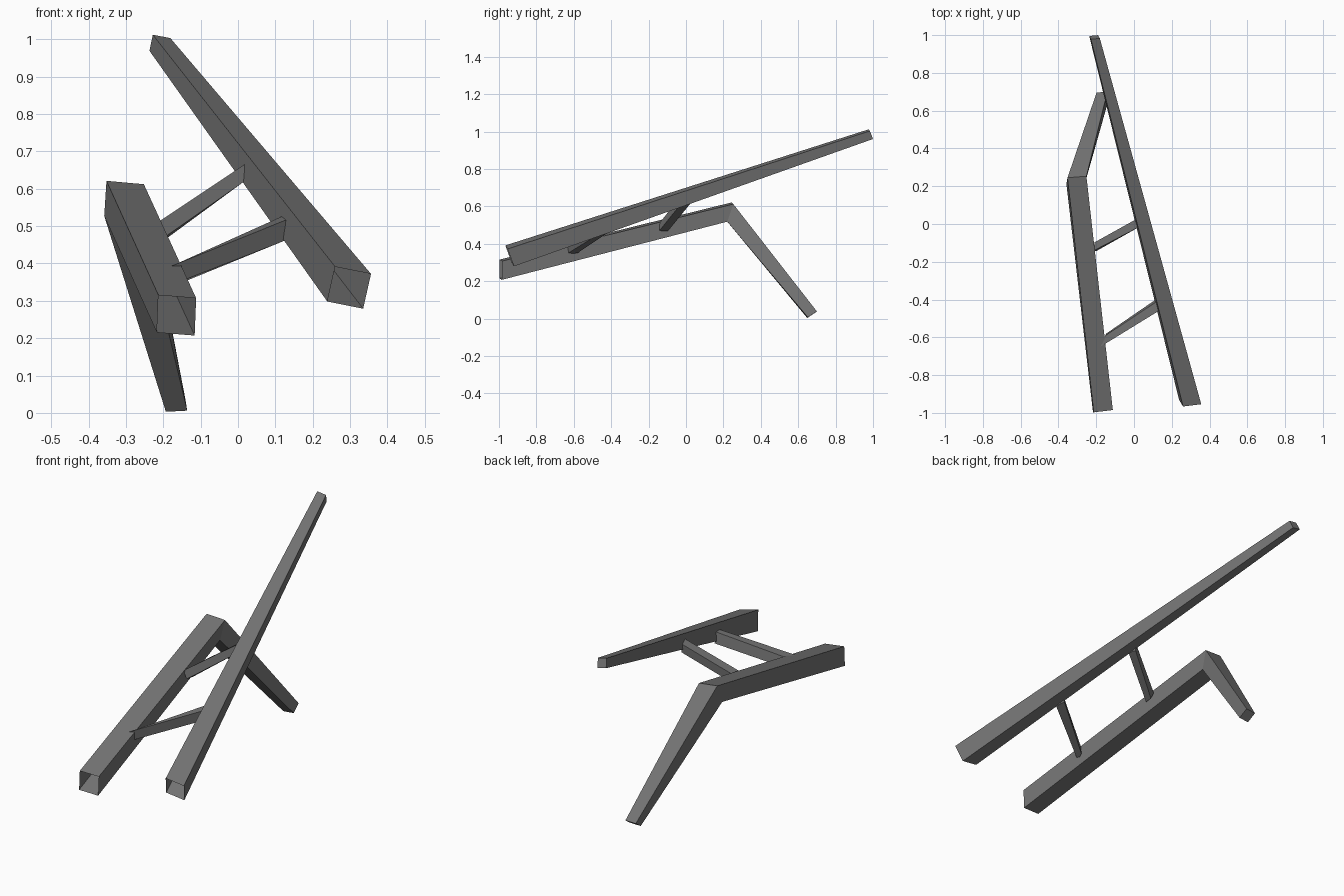
import bpy, bmesh
from mathutils import Vector

if "Cube" in bpy.data.objects:
    bpy.data.objects.remove(bpy.data.objects["Cube"])

grey = bpy.data.materials.new("dark grey")
grey.diffuse_color = (0.18, 0.18, 0.18, 1)
grey.use_nodes = True
grey.node_tree.nodes["Principled BSDF"].inputs["Base Color"].default_value = grey.diffuse_color


def section(corner, across, down):
    """Four corners of a bar end: top-left corner, side vector, down vector."""
    c, a, d = Vector(corner), Vector(across), Vector(down)
    return [c, c + a, c + a + d, c + d]


def bar(name, sections, cap_first=False):
    """Skin a square bar through its sections; the last end is closed."""
    bm = bmesh.new()
    rings = [[bm.verts.new(p) for p in section(*s)] for s in sections]
    for r, q in zip(rings, rings[1:]):
        for i in range(4):
            j = (i + 1) % 4
            bm.faces.new((r[i], r[j], q[j], q[i]))
    bm.faces.new(rings[-1])
    if cap_first:
        bm.faces.new(rings[0])
    bmesh.ops.recalc_face_normals(bm, faces=bm.faces)
    mesh = bpy.data.meshes.new(name)
    bm.to_mesh(mesh)
    bm.free()
    mesh.materials.append(grey)
    obj = bpy.data.objects.new(name, mesh)
    bpy.context.collection.objects.link(obj)


# Long tapered rail, open at the front end
bar("long_rail", [
    ((0.26, -0.966, 0.391), (0.096, 0.012, -0.019), (-0.021, 0.034, -0.093)),
    ((-0.228, 0.978, 1.012), (0.047, 0.005, -0.009), (-0.009, 0.017, -0.043)),
])

# Bent rail with a tapered back leg, open at the front end
bar("bent_rail", [
    ((-0.213, -0.997, 0.315), (0.101, 0.012, -0.008), (-0.004, 0.0, -0.1)),
    ((-0.352, 0.245, 0.621), (0.1, 0.008, -0.009), (-0.006, -0.032, -0.094)),
    ((-0.198, 0.696, 0.035), (0.057, 0.004, 0.003), (0.005, -0.048, -0.032)),
])

# Two cross rungs between the rails
bar("front_rung", [
    ((-0.178, -0.65, 0.393), (0.025, 0.058, 0.005), (0.006, 0.012, -0.048)),
    ((0.128, -0.462, 0.516), (-0.01, 0.05, 0.01), (-0.003, 0.012, -0.055)),
], True)
bar("back_rung", [
    ((-0.215, -0.142, 0.51), (0.006, 0.045, -0.003), (0.018, 0.0, -0.04)),
    ((0.018, -0.02, 0.665), (-0.007, 0.045, -0.005), (-0.002, -0.002, -0.046)),
], True)
